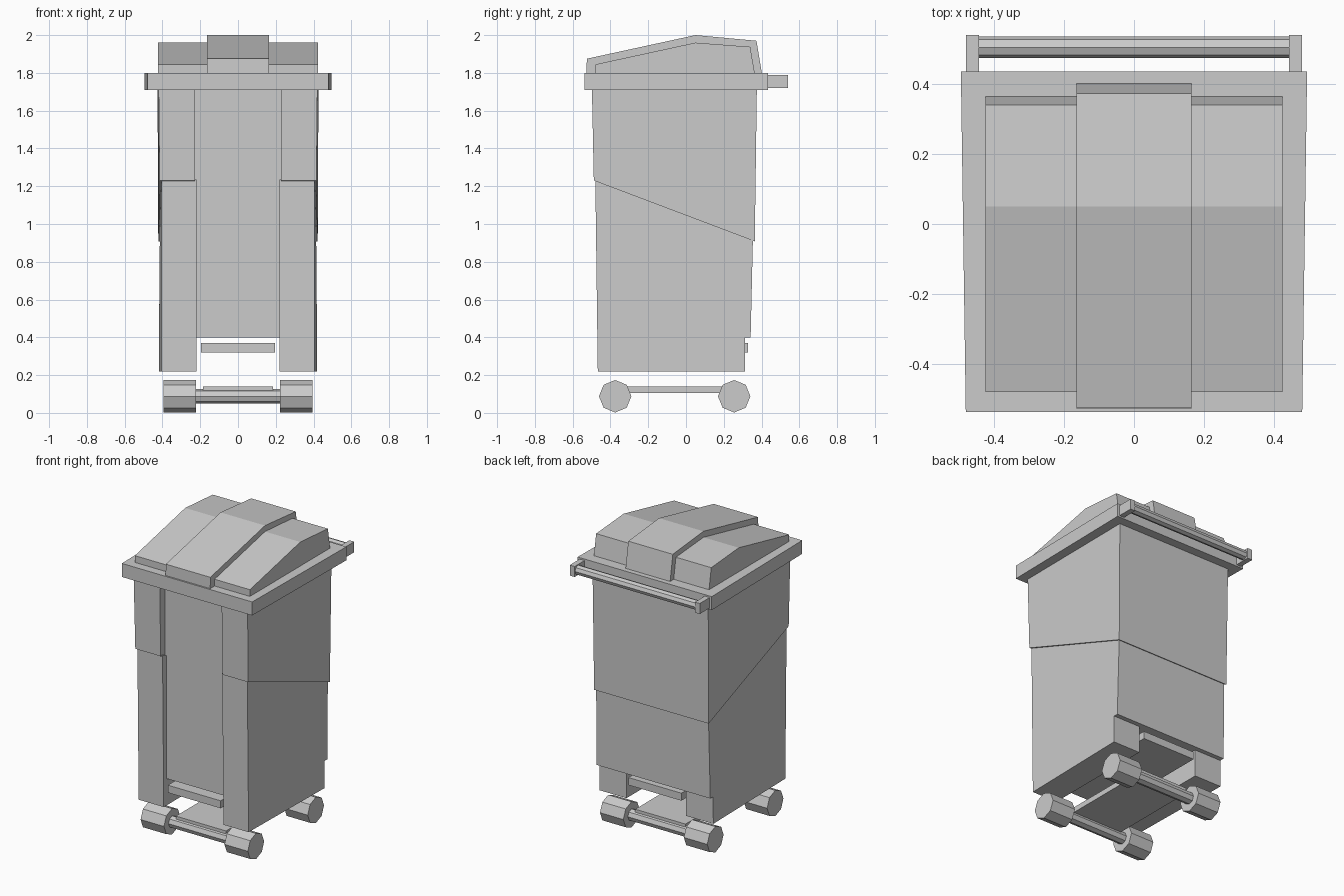
import bpy, bmesh, math
from mathutils import Matrix

if "Cube" in bpy.data.objects:
    bpy.data.objects.remove(bpy.data.objects["Cube"])


def finish(name, bm):
    bmesh.ops.recalc_face_normals(bm, faces=bm.faces)
    me = bpy.data.meshes.new(name)
    bm.to_mesh(me)
    bm.free()
    ob = bpy.data.objects.new(name, me)
    bpy.context.collection.objects.link(ob)
    return ob


def loft(name, ring_a, ring_b):
    """Closed solid between two rings of equal length."""
    bm = bmesh.new()
    a = [bm.verts.new(p) for p in ring_a]
    b = [bm.verts.new(p) for p in ring_b]
    bm.faces.new(a)
    bm.faces.new(b)
    n = len(a)
    for i in range(n):
        j = (i + 1) % n
        bm.faces.new((a[i], a[j], b[j], b[i]))
    return finish(name, bm)


def quad(front_x, front_y, front_z, back_x, back_y, back_z):
    """Symmetric four-point ring, front edge and back edge."""
    return [(-front_x, front_y, front_z), (front_x, front_y, front_z),
            (back_x, back_y, back_z), (-back_x, back_y, back_z)]


def box(name, x0, x1, y0, y1, z0, z1):
    r = [(x0, y0), (x1, y0), (x1, y1), (x0, y1)]
    return loft(name, [(*p, z0) for p in r], [(*p, z1) for p in r])


def side_profile(name, pts, half):
    """Extrude a y-z profile across x."""
    return loft(name, [(-half, y, z) for y, z in pts], [(half, y, z) for y, z in pts])


def rod(name, x0, x1, y, z, r):
    """Eight-sided bar along x."""
    ring = [(y + r * math.cos(i * math.pi / 4), z + r * math.sin(i * math.pi / 4))
            for i in range(8)]
    return loft(name, [(x0, *p) for p in ring], [(x1, *p) for p in ring])


def cut(ob, *cutters):
    for c in cutters:
        m = ob.modifiers.new("cut", 'BOOLEAN')
        m.operation = 'DIFFERENCE'
        m.solver = 'EXACT'
        m.object = c
        bpy.context.view_layer.objects.active = ob
        bpy.ops.object.modifier_apply(modifier=m.name)
        bpy.data.objects.remove(c)


# Upper body with slanted lower edge and front groove
upper = loft("upper_body",
             quad(0.415, -0.488, 1.23, 0.422, 0.364, 0.908),
             quad(0.42, -0.498, 1.715, 0.426, 0.375, 1.715))
cut(upper, box("groove_cutter", -0.228, 0.228, -0.8, -0.44, 0.5, 2.0))

# Lower body: groove, tunnel between the feet, step at the back
lower = loft("lower_body",
             quad(0.405, -0.467, 0.22, 0.42, 0.338, 0.22),
             quad(0.405, -0.48, 1.235, 0.414, 0.354, 0.913))
cut(lower,
    box("groove_cutter", -0.22, 0.22, -0.8, -0.44, 0.1, 2.0),
    box("tunnel_cutter", -0.22, 0.22, -0.8, 0.8, 0.1, 0.40),
    box("step_cutter", -0.8, 0.8, 0.312, 0.8, 0.1, 0.40))

# Bottom plate between the feet
box("bottom_plate", -0.195, 0.195, -0.46, 0.327, 0.32, 0.37)

# Rim
loft("rim",
     quad(0.48, -0.537, 1.71, 0.494, 0.435, 1.71),
     quad(0.48, -0.537, 1.80, 0.494, 0.435, 1.80))

# Lid: wide low hood and narrow raised centre
side_profile("lid_sides", [(-0.48, 1.79), (-0.48, 1.845), (0.05, 1.96),
                           (0.34, 1.938), (0.365, 1.79)], 0.424)
side_profile("lid_center", [(-0.527, 1.79), (-0.525, 1.875), (0.05, 2.0),
                            (0.373, 1.97), (0.403, 1.79)], 0.164)

# Handle
rod("handle_bar", -0.45, 0.45, 0.504, 1.755, 0.031)
for s, side in ((-1, "left"), (1, "right")):
    x0, x1 = sorted((s * 0.443, s * 0.479))
    box("handle_bracket_" + side, x0, x1, 0.42, 0.539, 1.72, 1.79)

# Wheels, axles and chassis plate
for y, end in ((-0.375, "front"), (0.255, "back")):
    rod("axle_" + end, -0.23, 0.23, y, 0.088, 0.038)
    for s, side in ((-1, "left"), (1, "right")):
        x0, x1 = sorted((s * 0.223, s * 0.395))
        rod(f"wheel_{end}_{side}", x0, x1, y, 0.088, 0.086)
box("chassis_plate", -0.185, 0.185, -0.39, 0.27, 0.105, 0.14)
